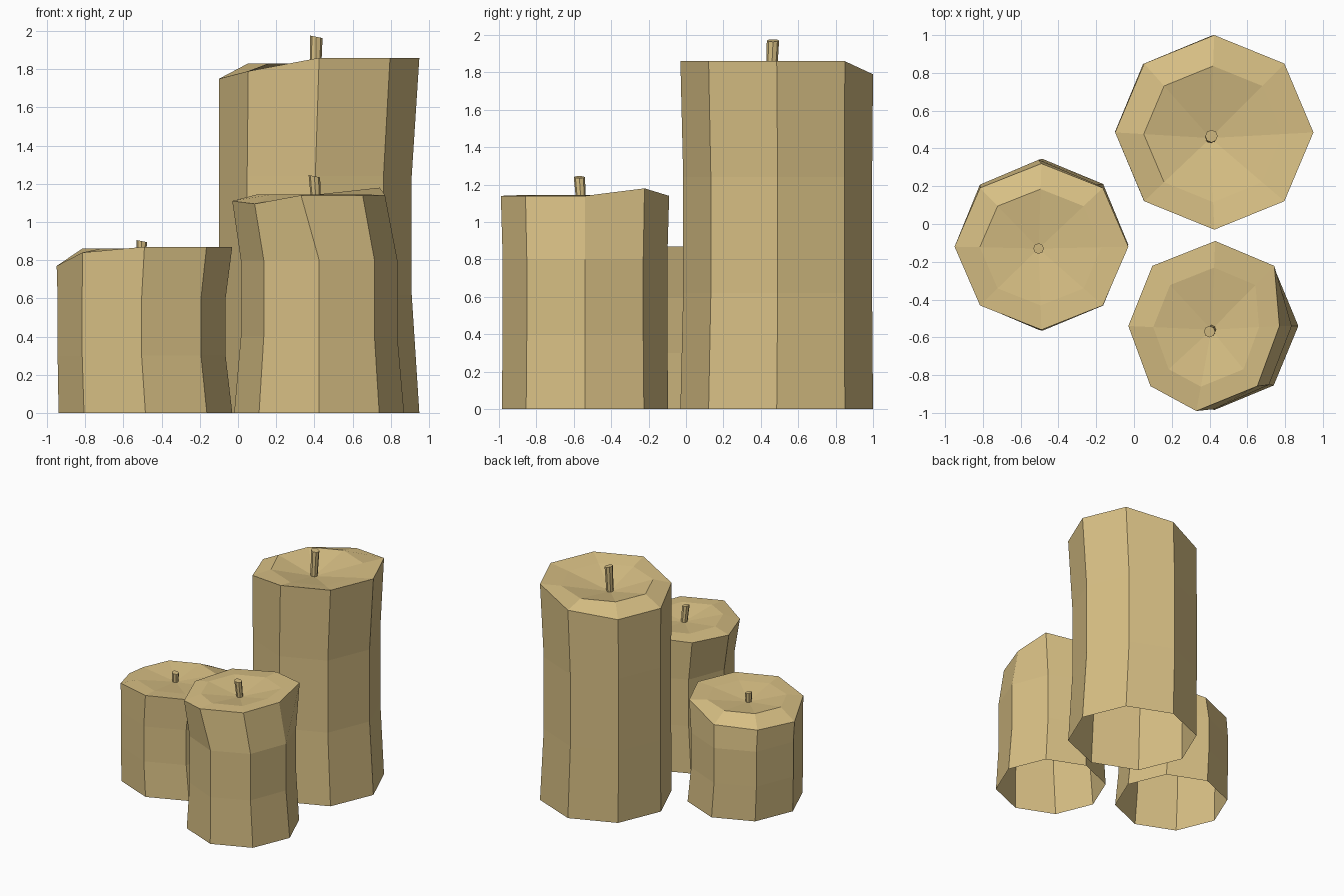
import bpy, bmesh, math
from mathutils import Vector

cube = bpy.data.objects.get("Cube")
if cube:
    bpy.data.objects.remove(cube, do_unlink=True)

SIDES = 8

wax = bpy.data.materials.new("beige wax")
wax.use_nodes = True
colour = (0.68, 0.52, 0.23, 1)
wax.diffuse_color = colour
wax.node_tree.nodes["Principled BSDF"].inputs["Base Color"].default_value = colour


def octagon(cx, cy, rx, ry, z):
    """Ring of points starting at +x, z is one height or one per corner."""
    heights = z if isinstance(z, list) else [z] * SIDES
    turn = math.tau / SIDES
    return [Vector((cx + rx * math.cos(i * turn), cy + ry * math.sin(i * turn), h))
            for i, h in enumerate(heights)]


def loft(name, rings, tip=None, cap=False):
    """Skin rings from bottom to top, closed by a fan to tip or a flat cap."""
    bm = bmesh.new()
    loops = [[bm.verts.new(p) for p in ring] for ring in rings]
    pairs = [(i, (i + 1) % SIDES) for i in range(SIDES)]
    for low, high in zip(loops, loops[1:]):
        for i, j in pairs:
            bm.faces.new((low[i], low[j], high[j], high[i]))
    if tip:
        centre = bm.verts.new(tip)
        for i, j in pairs:
            bm.faces.new((loops[-1][i], loops[-1][j], centre))
    if cap:
        bm.faces.new(loops[-1])
    mesh = bpy.data.meshes.new(name)
    bm.to_mesh(mesh)
    bm.free()
    mesh.materials.append(wax)
    obj = bpy.data.objects.new(name, mesh)
    bpy.context.collection.objects.link(obj)


def candle(name, foot, waist, waist_heights, top, rim, base, tip, wick_radius, dents={}):
    # open-bottomed body with a waist and an uneven top edge
    edge = octagon(*top)
    for corner, shift in dents.items():
        edge[corner].x += shift
    # melted dish: level inner rim sinking to the wick
    middle = Vector(base)
    inner = [middle.lerp(p, 0.7) for p in edge]
    for p in inner:
        p.z = rim
    body = [octagon(*foot, 0)] + [octagon(*waist, z) for z in waist_heights] + [edge, inner]
    loft(name + "_body", body, tip=middle)
    # slightly flared leaning wick
    r = wick_radius
    low = octagon(base[0], base[1], r * 0.85, r * 0.85, base[2] - 0.01)
    high = octagon(tip[0], tip[1], r, r, tip[2])
    for p in high:
        p.z -= 0.2 * (p.x - tip[0])
    loft(name + "_wick", [low, high], cap=True)


candle("tall_candle",
       foot=(0.425, 0.485, 0.525, 0.515),
       waist=(0.405, 0.49, 0.505, 0.505), waist_heights=(0.62, 1.24),
       top=(0.425, 0.485, 0.525, 0.515,
            [1.86, 1.86, 1.79, 1.75, 1.75, 1.79, 1.86, 1.86]),
       rim=1.83, base=(0.405, 0.455, 1.75), tip=(0.41, 0.465, 1.97), wick_radius=0.033)

candle("medium_candle",
       foot=(0.425, -0.54, 0.445, 0.445),
       waist=(0.425, -0.54, 0.41, 0.44), waist_heights=(0.4, 0.8),
       top=(0.37, -0.54, 0.4, 0.45,
            [1.14, 1.18, 1.14, 1.13, 1.11, 1.095, 1.14, 1.14]),
       rim=1.145, base=(0.41, -0.56, 1.1), tip=(0.4, -0.57, 1.24), wick_radius=0.03,
       dents={1: 0.09, 2: 0.06, 3: 0.01, 6: -0.04})

candle("small_candle",
       foot=(-0.485, -0.11, 0.455, 0.455),
       waist=(-0.505, -0.11, 0.44, 0.45), waist_heights=(0.3, 0.6),
       top=(-0.49, -0.12, 0.46, 0.44,
            [0.87, 0.87, 0.79, 0.78, 0.77, 0.84, 0.87, 0.87]),
       rim=0.86, base=(-0.505, -0.13, 0.82), tip=(-0.505, -0.13, 0.9), wick_radius=0.028)
